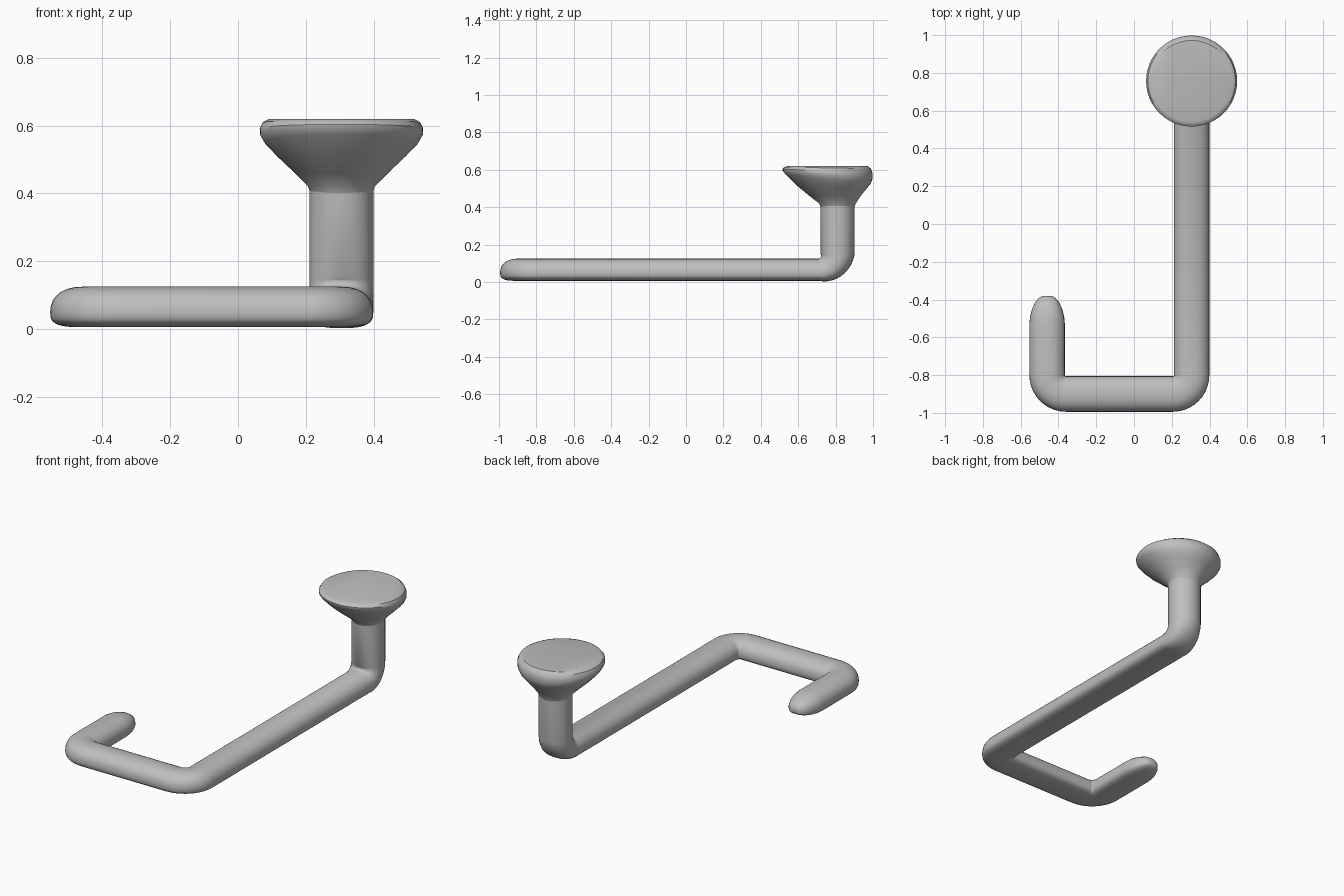
import bpy, bmesh
from math import sin, cos, pi
from mathutils import Vector

cube = bpy.data.objects.get("Cube")
if cube:
    bpy.data.objects.remove(cube, do_unlink=True)

GREY = (0.52, 0.52, 0.52, 1)
mat = bpy.data.materials.new("plain grey")
mat.use_nodes = True
mat.diffuse_color = GREY
mat.node_tree.nodes["Principled BSDF"].inputs["Base Color"].default_value = GREY


def loft(name, rings, sharp):
    """Skin a list of equal-length point rings and cap both ends."""
    bm = bmesh.new()
    loops = [[bm.verts.new(p) for p in ring] for ring in rings]
    n = len(loops[0])
    for a, b in zip(loops, loops[1:]):
        for i in range(n):
            j = (i + 1) % n
            bm.faces.new((a[i], a[j], b[j], b[i]))
    bm.faces.new(loops[0][::-1])
    bm.faces.new(loops[-1])
    bmesh.ops.recalc_face_normals(bm, faces=bm.faces)
    mesh = bpy.data.meshes.new(name)
    bm.to_mesh(mesh)
    bm.free()
    mesh.materials.append(mat)
    obj = bpy.data.objects.new(name, mesh)
    bpy.context.collection.objects.link(obj)
    bpy.ops.object.select_all(action="DESELECT")
    obj.select_set(True)
    bpy.context.view_layer.objects.active = obj
    bpy.ops.object.shade_smooth_by_angle(angle=sharp)
    return obj


def bow(v, e):
    """Signed power used for rounded-box sections."""
    return abs(v) ** e * (1 if v >= 0 else -1)


def section(centre, tangent, up, blend, scale):
    """Flat-bottomed bar section that blends to a round post section."""
    side = tangent.cross(up)
    ring = []
    for i in range(28):
        a = 2 * pi * i / 28
        s, c = sin(a), cos(a)
        flat = 0.075 if s > 0 else 0.044
        power = 0.9 if s > 0 else 0.65
        power += (1 - power) * blend
        height = flat + (0.092 - flat) * blend
        ring.append(centre + scale * (side * bow(c, power) * 0.094
                                      + up * bow(s, power) * height))
    return ring


# Bent rod: hook tip, front bar, long arm, upright post
corners = [Vector(p) for p in ((-0.46, -0.38, 0.05), (-0.46, -0.9, 0.05),
                               (0.305, -0.9, 0.05), (0.305, 0.81, 0.05),
                               (0.305, 0.81, 0.45))]
dirs = [(b - a).normalized() for a, b in zip(corners, corners[1:])]
stations = []
for dist, scale in ((0, 0.25), (0.012, 0.48), (0.035, 0.68), (0.07, 0.85),
                    (0.11, 0.96), (0.15, 1)):
    stations.append((corners[0] + dirs[0] * dist, dirs[0], 0, scale))
radius, steps = 0.1, 10
for k in range(1, 4):
    d_in, d_out = dirs[k - 1], dirs[k]
    hub = corners[k] + (d_out - d_in) * radius
    for i in range(steps + 1):
        t = pi / 2 * i / steps
        point = hub + radius * (d_in * sin(t) - d_out * cos(t))
        stations.append((point, d_in * cos(t) + d_out * sin(t),
                         i / steps if k == 3 else 0, 1))
stations.append((corners[-1], dirs[-1], 1, 1))

up = Vector((0, 0, 1))
rings = []
for point, tangent, blend, scale in stations:
    up = (up - tangent * up.dot(tangent)).normalized()
    rings.append(section(point, tangent, up, blend, scale))
loft("bent_rod", rings, 0.9)

# Flared round pad: centre y, height, radius, backward tilt of each ring
pad = ((0.81, 0.39, 0.088, 0), (0.81, 0.42, 0.098, 0),
       (0.797, 0.46, 0.137, 0), (0.775, 0.51, 0.19, 0.012),
       (0.76, 0.55, 0.227, 0.025), (0.757, 0.573, 0.24, 0.022),
       (0.757, 0.592, 0.241, 0.012), (0.757, 0.61, 0.232, 0.004),
       (0.757, 0.619, 0.215, 0))
rings = []
for cy, z, r, tilt in pad:
    angles = [2 * pi * i / 48 for i in range(48)]
    rings.append([Vector((0.305 + r * cos(a), cy + r * sin(a), z - tilt * sin(a)))
                  for a in angles])
loft("flared_pad", rings, 0.6)
